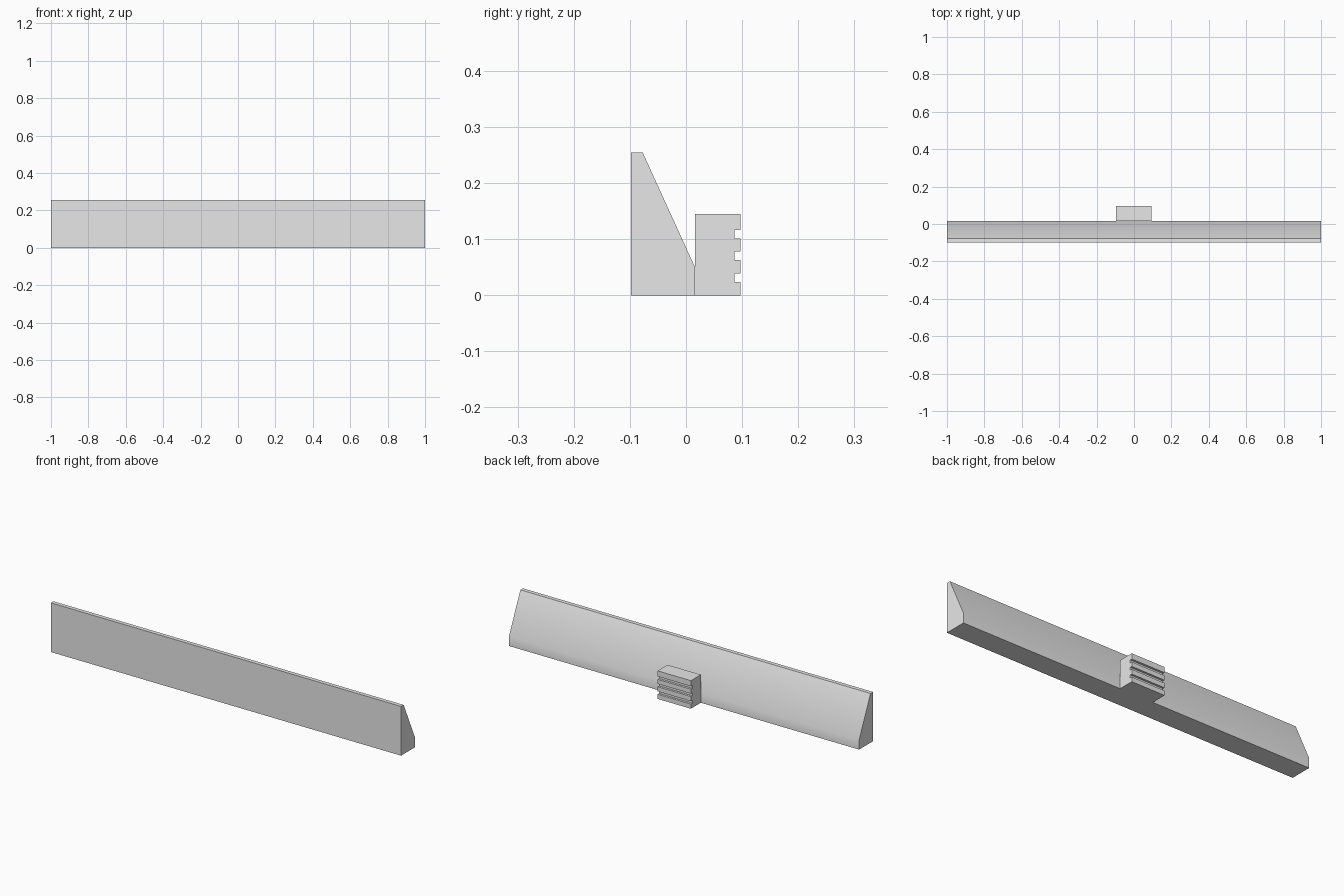
import bpy
import bmesh
import math

cube = bpy.data.objects.get("Cube")
if cube:
    bpy.data.objects.remove(cube, do_unlink=True)

# Single plain grey material
grey = bpy.data.materials.new("plain grey")
grey.use_nodes = True
colour = (0.8, 0.8, 0.8, 1)
grey.diffuse_color = colour
grey.node_tree.nodes["Principled BSDF"].inputs["Base Color"].default_value = colour


def extrude_profile(name, profile, x0, x1):
    """Sweep a closed (y, z) side profile along x."""
    bm = bmesh.new()
    face = bm.faces.new([bm.verts.new((x0, y, z)) for y, z in profile])
    swept = bmesh.ops.extrude_face_region(bm, geom=[face])["geom"]
    verts = [v for v in swept if isinstance(v, bmesh.types.BMVert)]
    bmesh.ops.translate(bm, verts=verts, vec=(x1 - x0, 0, 0))
    bmesh.ops.recalc_face_normals(bm, faces=bm.faces)
    mesh = bpy.data.meshes.new(name)
    bm.to_mesh(mesh)
    bm.free()
    mesh.materials.append(grey)
    obj = bpy.data.objects.new(name, mesh)
    bpy.context.collection.objects.link(obj)
    return obj


# Long wedge-shaped bar with a flat front and sloping back
front, middle, back = -0.098, 0.016, 0.097
bar = extrude_profile("wedge_bar", [
    (front, 0), (middle, 0), (middle, 0.05), (-0.077, 0.254), (front, 0.254),
], -1, 1)

# Small block behind it with three grooves across its back
groove_floor, groove_height = 0.086, 0.015
block_profile = [(middle, 0), (back, 0)]
for z in (0.024, 0.063, 0.101):
    top = z + groove_height
    block_profile += [(back, z), (groove_floor, z), (groove_floor, top), (back, top)]
block_profile += [(back, 0.145), (middle, 0.145)]
block = extrude_profile("grooved_block", block_profile, -0.096, 0.094)

# Soften only the shallow bend at the foot of the slope
bpy.ops.object.select_all(action="DESELECT")
bar.select_set(True)
bpy.context.view_layer.objects.active = bar
bpy.ops.object.shade_smooth_by_angle(angle=math.radians(30))
